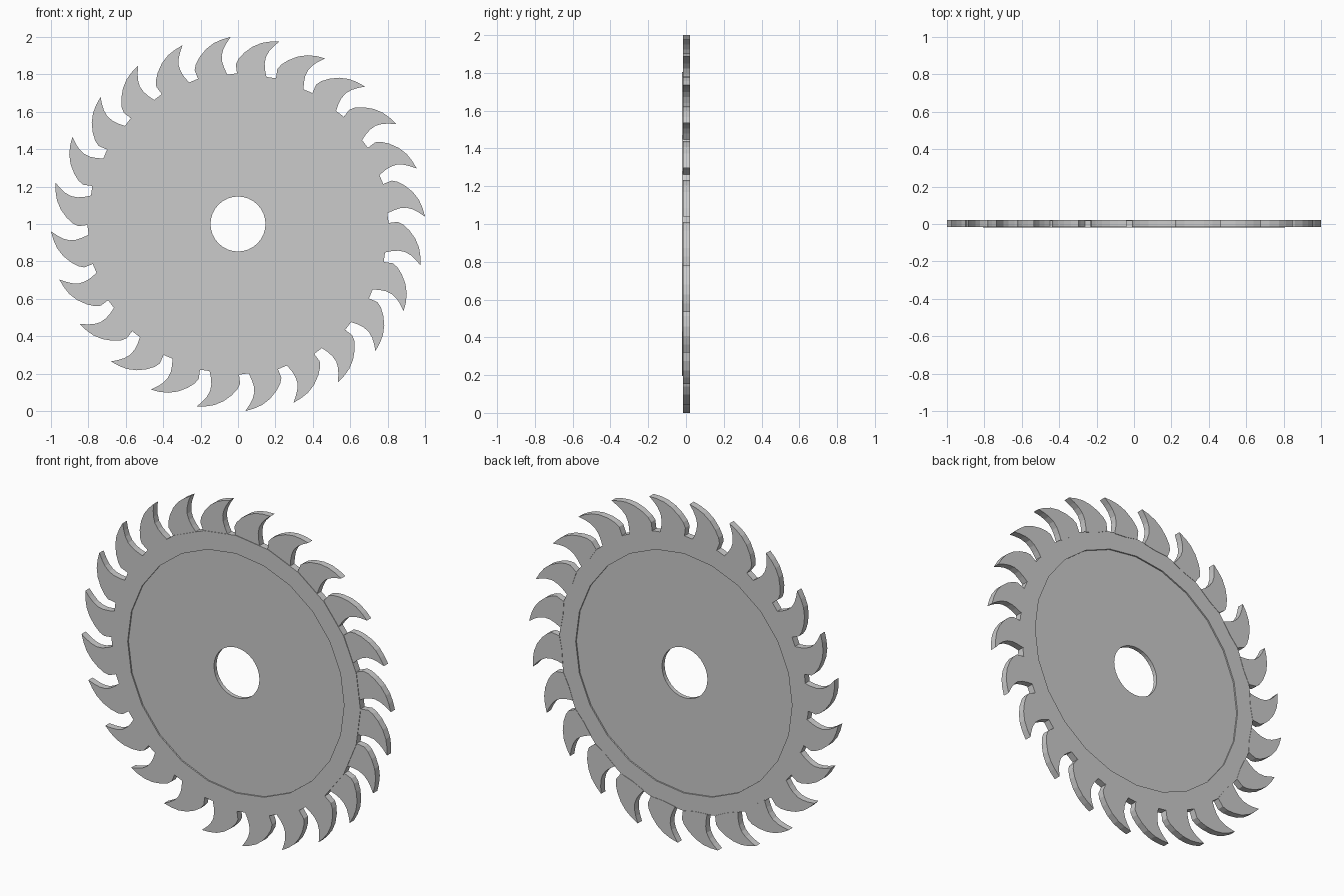
import bpy, bmesh, math

if "Cube" in bpy.data.objects:
    bpy.data.objects.remove(bpy.data.objects["Cube"])

CENTRE_Z = 1.0
TEETH = 24


def finish(bm, name):
    bmesh.ops.recalc_face_normals(bm, faces=bm.faces)
    mesh = bpy.data.meshes.new(name)
    bm.to_mesh(mesh)
    bm.free()
    obj = bpy.data.objects.new(name, mesh)
    obj.location.z = CENTRE_Z
    bpy.context.collection.objects.link(obj)
    return obj


def annulus(name, inner, outer, half, sides):
    """Flat ring around the y axis with a rectangular section."""
    bm = bmesh.new()
    section = [(inner, -half), (outer, -half), (outer, half), (inner, half)]
    rows = []
    for i in range(sides):
        a = 2 * math.pi * i / sides
        rows.append([bm.verts.new((r * math.cos(a), y, r * math.sin(a))) for r, y in section])
    for i in range(sides):
        p, q = rows[i], rows[(i + 1) % sides]
        for j in range(4):
            k = (j + 1) % 4
            bm.faces.new((p[j], p[k], q[k], q[j]))
    return finish(bm, name)


# Recessed centre plate with arbor hole, and thicker outer rim
annulus("centre_plate", 0.147, 0.72, 0.012, 32)
annulus("outer_rim", 0.70, 0.806, 0.02, 24)

# Hooked teeth around the rim
PROFILE = [(-0.039, 1.0), (-0.085, 0.987), (-0.128, 0.968), (-0.170, 0.936),
           (-0.205, 0.893), (-0.226, 0.853), (-0.232, 0.822), (-0.213, 0.775),
           (-0.135, 0.780), (-0.055, 0.795), (-0.073, 0.832), (-0.084, 0.865),
           (-0.087, 0.900), (-0.078, 0.935), (-0.062, 0.966)]
bm = bmesh.new()
for t in range(TEETH):
    a = 2 * math.pi * t / TEETH
    c, s = math.cos(a), math.sin(a)
    front, back = [[bm.verts.new((x * c - z * s, y, x * s + z * c)) for x, z in PROFILE]
                   for y in (-0.017, 0.022)]
    bm.faces.new(front)
    bm.faces.new(back[::-1])
    n = len(PROFILE)
    for i in range(n):
        j = (i + 1) % n
        bm.faces.new((front[i], back[i], back[j], front[j]))
finish(bm, "saw_teeth")
